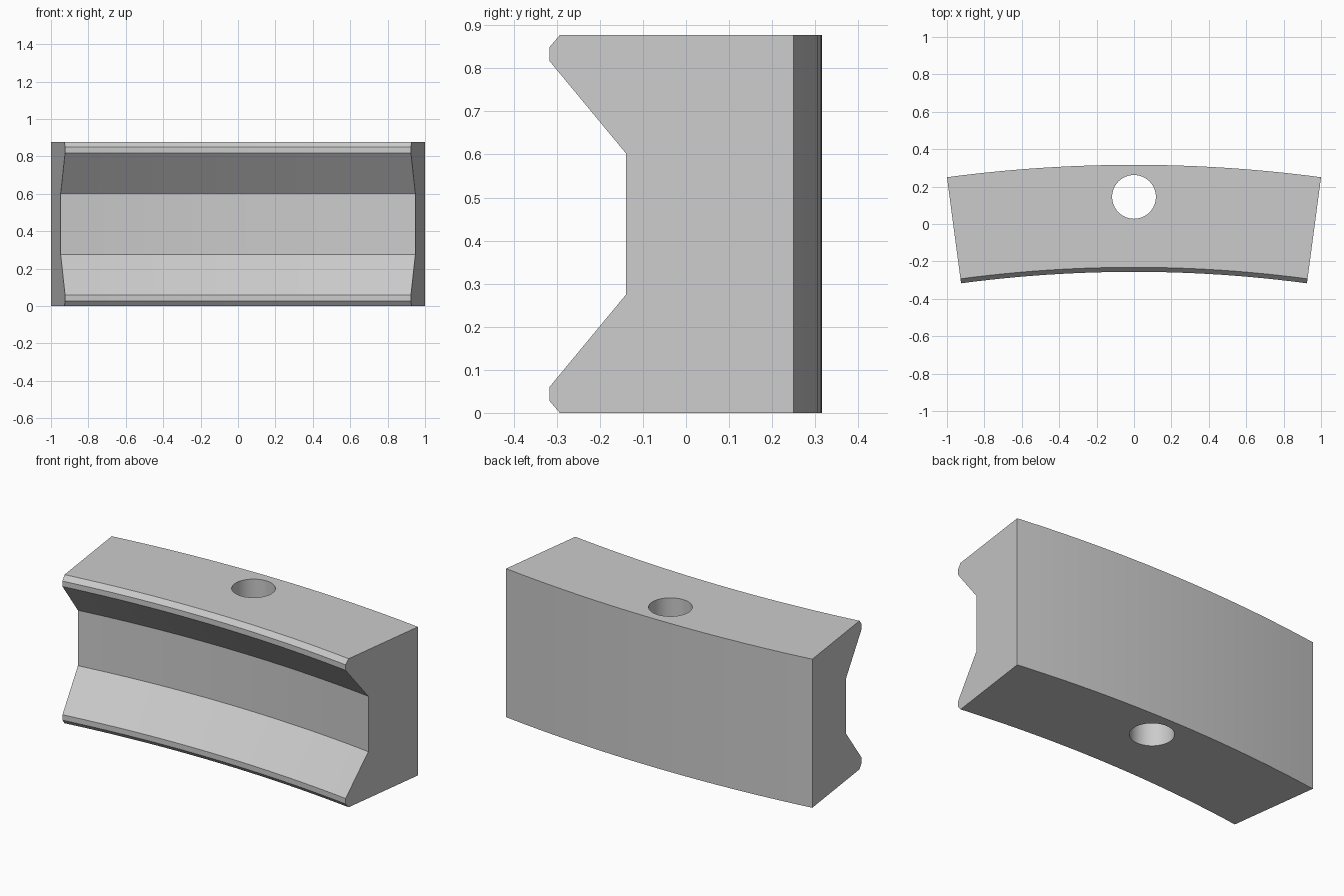
import bpy
import bmesh
from math import asin, cos, radians
from mathutils import Matrix, Vector

cube = bpy.data.objects.get("Cube")
if cube:
    bpy.data.objects.remove(cube, do_unlink=True)

HEIGHT = 0.877
BACK_RADIUS = 7.58
CENTRE_Y = 0.316 - BACK_RADIUS
HALF_ANGLE = asin(1 / BACK_RADIUS)

grey = bpy.data.materials.new("plain grey")
grey.use_nodes = True
colour = (0.6, 0.6, 0.6, 1)
grey.diffuse_color = colour
grey.node_tree.nodes["Principled BSDF"].inputs["Base Color"].default_value = colour


def make_object(name, bm):
    bmesh.ops.recalc_face_normals(bm, faces=bm.faces)
    mesh = bpy.data.meshes.new(name)
    bm.to_mesh(mesh)
    bm.free()
    mesh.materials.append(grey)
    obj = bpy.data.objects.new(name, mesh)
    bpy.context.collection.objects.link(obj)
    return obj


# Lower half of the end profile (y at the end face, z), mirrored for the top
lower = [(0.25, 0), (-0.293, 0), (-0.317, 0.028), (-0.317, 0.06), (-0.139, 0.275)]
profile = lower + [(y, HEIGHT - z) for y, z in reversed(lower)]

# Grooved segment: profile swept around the vertical axis of the ring
bm = bmesh.new()
axis = Vector((0, CENTRE_Y, 0))
verts = []
for y, z in profile:
    radius = (y - CENTRE_Y) / cos(HALF_ANGLE)
    start = Matrix.Rotation(HALF_ANGLE, 3, "Z") @ Vector((0, radius, z))
    verts.append(bm.verts.new(start + axis))
end_face = bm.faces.new(verts)
bmesh.ops.spin(bm, geom=[end_face] + end_face.edges[:] + verts, cent=axis,
               axis=(0, 0, 1), angle=-2 * HALF_ANGLE, steps=24)
# Join the flat strips of the top and bottom into single faces
strips = [f for f in bm.faces if f.is_valid and abs(f.normal.z) > 0.999]
bmesh.ops.dissolve_faces(bm, faces=strips)
if end_face.is_valid and len(bm.edges) and any(len(e.link_faces) != 2 for e in bm.edges):
    bmesh.ops.holes_fill(bm, edges=[e for e in bm.edges if len(e.link_faces) == 1])
segment = make_object("curved_grooved_segment", bm)

# Vertical bore through the middle
bm = bmesh.new()
bmesh.ops.create_cone(bm, cap_ends=True, segments=64, radius1=0.117, radius2=0.117,
                      depth=2, matrix=Matrix.Translation((0, 0.145, HEIGHT / 2)))
cutter = make_object("bore_cutter", bm)
cutter.hide_render = True

bore = segment.modifiers.new("bore", "BOOLEAN")
bore.operation = "DIFFERENCE"
bore.solver = "EXACT"
bore.object = cutter

bpy.ops.object.select_all(action="DESELECT")
segment.select_set(True)
bpy.context.view_layer.objects.active = segment
bpy.ops.object.modifier_apply(modifier=bore.name)
bpy.data.objects.remove(cutter, do_unlink=True)
bpy.ops.object.shade_smooth_by_angle(angle=radians(20))
